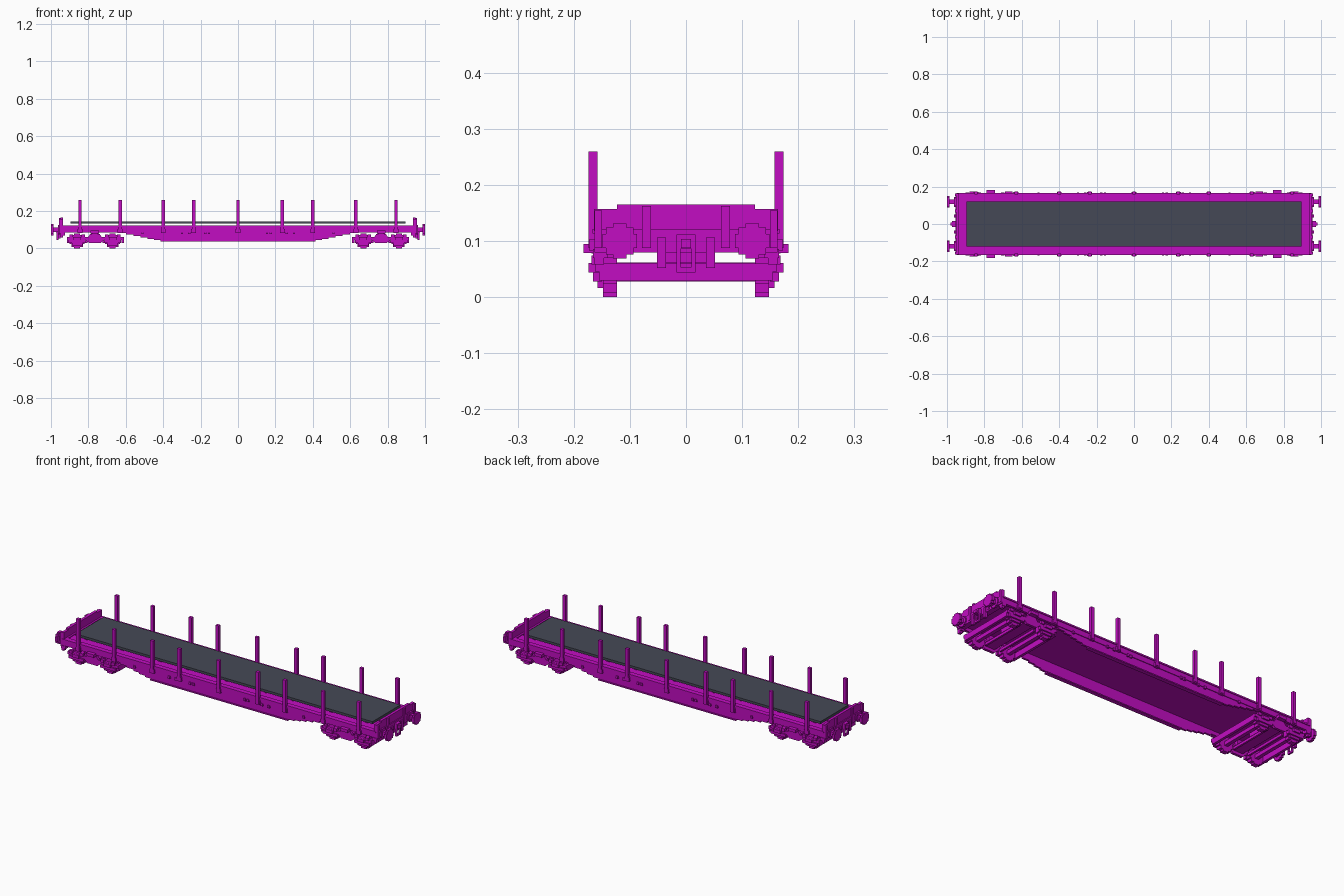
import bpy, bmesh

cube = bpy.data.objects.get("Cube")
if cube:
    bpy.data.objects.remove(cube, do_unlink=True)


def material(name, rgb):
    m = bpy.data.materials.new(name)
    m.use_nodes = True
    m.diffuse_color = (*rgb, 1)
    m.node_tree.nodes["Principled BSDF"].inputs["Base Color"].default_value = (*rgb, 1)
    return m


PURPLE = material("purple paint", (0.54, 0.004, 0.54))
SLATE = material("slate deck", (0.06, 0.066, 0.092))


def finish(name, bm, mat):
    bmesh.ops.recalc_face_normals(bm, faces=bm.faces)
    me = bpy.data.meshes.new(name)
    bm.to_mesh(me)
    bm.free()
    me.materials.append(mat)
    ob = bpy.data.objects.new(name, me)
    bpy.context.collection.objects.link(ob)
    return ob


def add_box(bm, x0, x1, y0, y1, z0, z1):
    vs = bmesh.ops.create_cube(bm, size=1)["verts"]
    for v in vs:
        v.co = ((x0 + x1) / 2 + v.co.x * (x1 - x0),
                (y0 + y1) / 2 + v.co.y * (y1 - y0),
                (z0 + z1) / 2 + v.co.z * (z1 - z0))


def add_prism(bm, pts, axis, a, b):
    """Extrude a profile: (x, z) points along y, or (y, z) points along x."""
    put = (lambda p, d: (p[0], d, p[1])) if axis == "y" else (lambda p, d: (d, p[0], p[1]))
    face = bm.faces.new([bm.verts.new(put(p, a)) for p in pts])
    ext = bmesh.ops.extrude_face_region(bm, geom=[face])["geom"]
    k = 1 if axis == "y" else 0
    for v in ext:
        if isinstance(v, bmesh.types.BMVert):
            v.co[k] = b


def stepped_disc(cu, cv, r):
    """Blocky round outline built from one quarter of steps."""
    q = [(1, .4), (.78, .4), (.78, .78), (.4, .78), (.4, 1)]
    pts = q + [(-u, v) for u, v in q[::-1]]
    pts += [(u, -v) for u, v in pts[::-1]]
    return [(cu + u * r, cv + v * r) for u, v in pts]


def part(name, boxes=(), prisms=(), mirror="", mat=PURPLE):
    bm = bmesh.new()
    for b in boxes:
        add_box(bm, *b)
    for p in prisms:
        add_prism(bm, *p)
    ob = finish(name, bm, mat)
    if mirror:
        mod = ob.modifiers.new("Mirror", "MIRROR")
        mod.use_axis = ("x" in mirror, "y" in mirror, False)
        mod.use_clip = False
        mod.use_mirror_merge = False
    return ob


POSTS = [-.845, -.63, -.4, -.237, 0, .237, .4, .63, .845]

# Floor and loading deck
part("floor", [(-.94, .94, -.155, .155, .104, .118)])
part("deck", [(-.895, .895, -.12, .12, .132, .145)], mat=SLATE)
part("deck_bearer", [(x - .008, x + .008, -.10, .10, .116, .134) for x in POSTS])

# Side sills and stepped belly beams
part("side_sill", [(-.945, .945, .150, .163, .086, .122),
                   (-.945, .945, .140, .167, .114, .122)], mirror="y")
steps = [(.415, .037), (.45, .044), (.485, .051), (.52, .058), (.56, .066), (.60, .074), (.64, .082)]
half = []
for i, (x, z) in enumerate(steps):
    half += [(x, z), (x, steps[i + 1][1] if i < 6 else .09)]
outline = half + [(-x, z) for x, z in half[::-1]]
part("belly_beam", [(-.415, .415, .142, .164, .037, .043)],
     [(outline, "y", .148, .159)], mirror="y")

# Stakes with their pockets
part("stake", [(x - .009, x + .009, .158, .174, .088, .26) for x in POSTS], mirror="y")
part("stake_pocket", [(x - .013, x + .013, .155, .172, .082, .104) for x in POSTS], mirror="y")

# Small rope hooks along the sides
part("rope_hook", [(x - .006, x + .006, .155, .168, .078, .092)
                   for x in (.155, .175, .26, .30, .51)], mirror="xy")

# Ends: headstock, low end board and its ribs
part("headstock", [(.925, .955, -.163, .163, .08, .122)], mirror="x")
part("end_board", [(.935, .950, -.164, .164, .118, .157),
                   (.935, .950, -.123, .123, .118, .165)], mirror="x")
part("end_board_rib", [(.948, .958, .062, .078, .088, .163),
                       (.948, .958, .150, .163, .088, .155)], mirror="xy")

# Buffers
part("buffer_base", prisms=[(stepped_disc(.118, .1, .026), "x", .953, .962)], mirror="xy")
part("buffer_shaft", [(.955, .99, .106, .130, .088, .112)], mirror="xy")
part("buffer_head", prisms=[(stepped_disc(.118, .1, .031), "x", .986, 1.0)], mirror="xy")

# Coupling hook, chain and brake hoses
part("coupling", [(.95, .972, -.017, .017, .086, .112),
                  (.965, .982, -.009, .009, .088, .104),
                  (.960, .970, -.010, .010, .044, .054)], mirror="x")
part("coupling_link", [(.960, .970, .010, .017, .044, .09)], mirror="xy")
part("brake_hose", [(.948, .962, .036, .052, .052, .106)], mirror="xy")
part("corner_step", [(.925, .95, .140, .166, .070, .086),
                     (.935, .95, .146, .163, .058, .072)], mirror="xy")

# Bogies: wheels, axles, side frames and cross members
BX, AXLES = .765, (.67, .86)
part("wheel", prisms=[(stepped_disc(x, .04, .04), "y", .123, .148) for x in AXLES], mirror="xy")
part("axle", [(x - .010, x + .010, -.125, .125, .030, .050) for x in AXLES], mirror="x")
frame = [(.61, .062), (.61, .046), (.715, .046), (.735, .028), (.795, .028), (.815, .046),
         (.915, .046), (.915, .062), (.80, .062), (.79, .078), (.74, .078), (.73, .062)]
part("bogie_side_frame", prisms=[(frame, "y", .148, .162)], mirror="xy")
part("axle_box", [(x - .020, x + .020, .155, .174, .044, .061) for x in AXLES]
     + [(x - .045, x + .045, .150, .166, .028, .044) for x in AXLES]
     + [(x - .028, x + .028, .146, .158, .016, .030) for x in AXLES], mirror="xy")
part("axle_spring", [(x + s - .010, x + s + .010, .152, .168, .058, .074)
                     for x in AXLES for s in (-.032, .032)], mirror="xy")
part("bogie_bolster", [(.735, .795, -.15, .15, .044, .062),
                       (.745, .785, -.04, .04, .060, .106)], mirror="x")
part("bogie_end_beam", [(x - .007, x + .007, -.155, .155, .030, .060)
                        for x in (.617, .908)], mirror="x")
part("brake_beam", [(x - .005, x + .005, -.125, .125, .028, .042)
                    for x in (.72, .81)], mirror="x")
part("side_bearer", [(.742, .788, .150, .183, .079, .095),
                     (.750, .780, .135, .160, .060, .106)], mirror="xy")
